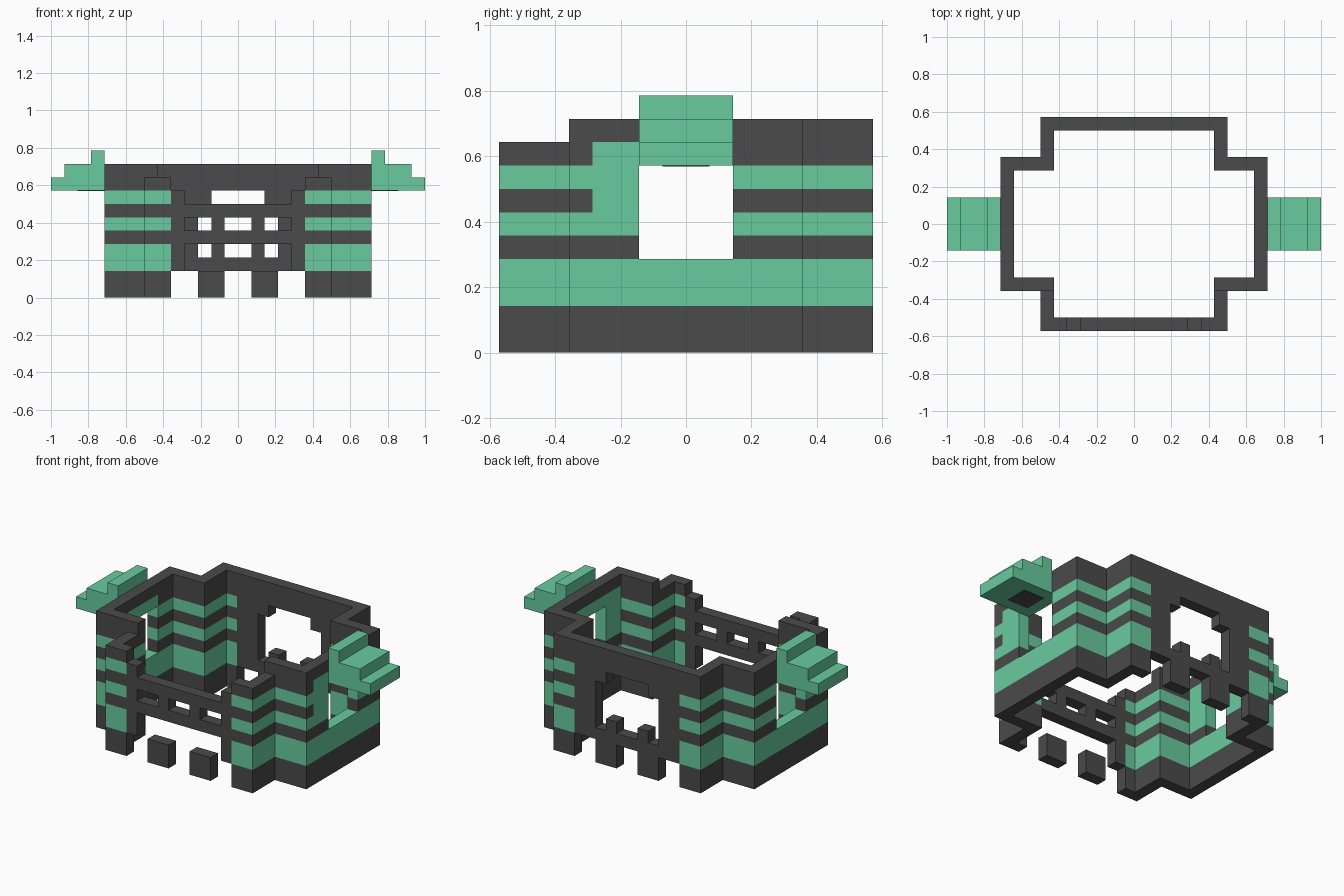
import bpy, bmesh
from math import radians
from mathutils import Vector

U = 1 / 14  # block size

cube = bpy.data.objects.get("Cube")
if cube:
    bpy.data.objects.remove(cube, do_unlink=True)


def material(name, rgb):
    m = bpy.data.materials.new(name)
    m.use_nodes = True
    col = (*rgb, 1)
    m.diffuse_color = col
    m.node_tree.nodes["Principled BSDF"].inputs["Base Color"].default_value = col
    return m


MATS = [material("charcoal", (0.069, 0.069, 0.069)),
        material("mint_green", (0.135, 0.6, 0.34))]
DARK, GREEN = 0, 1
cells = {}  # block position -> (part name, colour)


def striped(z):
    return GREEN if z in (2, 3, 5, 7) else DARK


def box(part, x, y, z, colour=DARK):
    """Fill a range of blocks; a colour of None cuts them away."""
    for i in range(*x):
        for j in range(*y):
            for k in range(*z):
                if colour is None:
                    cells.pop((i, j, k), None)
                else:
                    c = striped(k) if colour == "stripes" else colour
                    cells[i, j, k] = (part, c)


def pair(part, x, y, z, colour=DARK):
    """The same range on both sides of the model."""
    box("left_" + part, x, y, z, colour)
    box("right_" + part, (-x[1], -x[0]), y, z, colour)


# Front screen: beam with three windows, posts and loose feet
box("front_beam", (-4, 4), (-8, -7), (4, 7))
for x in ((-4, -2), (-1, 1), (2, 4)):
    box("front_beam", x, (-8, -7), (5, 6), None)
pair("front_post", (4, 5), (-8, -7), (2, 8))
pair("front_foot", (1, 3), (-8, -7), (0, 2))

# Back wall with stepped opening, sill blocks and feet
box("back_wall", (-5, 5), (7, 8), (2, 10))
box("back_wall", (-3, 3), (7, 8), (3, 7), None)
box("back_wall", (-2, 2), (7, 8), (7, 8), None)
pair("back_sill_block", (1, 2), (7, 8), (3, 4))
pair("back_foot", (1, 3), (7, 8), (0, 2))

# Striped corners, lower at the front
for name, end, side, shoulder, top in (
        ("front_corner", (-8, -7), (-7, -4), (-5, -4), 9),
        ("back_corner", (7, 8), (4, 7), (4, 5), 10)):
    pair(name, (5, 7), end, (0, top), "stripes")
    pair(name, (6, 7), side, (0, top), "stripes")
    pair(name, (6, 10), shoulder, (0, 10), "stripes")

# Side walls with a window and a green surround
pair("side_wall", (9, 10), (-4, 4), (0, 10), "stripes")
pair("side_wall", (9, 10), (-4, -2), (5, 9), GREEN)
pair("side_wall", (9, 10), (-2, 2), (8, 9), GREEN)
pair("side_wall", (9, 10), (-2, 2), (4, 8), None)

# Stepped canopies over the side windows
for reach, z in ((14, 8), (13, 9), (11, 10)):
    pair("canopy", (10, reach), (-2, 2), (z, z + 1), GREEN)


def finish(bm, name):
    mesh = bpy.data.meshes.new(name)
    bm.to_mesh(mesh)
    bm.free()
    for m in MATS:
        mesh.materials.append(m)
    obj = bpy.data.objects.new(name, mesh)
    bpy.context.collection.objects.link(obj)
    return obj


def build(part):
    """Skin the exposed sides of a part and merge them into large faces."""
    bm = bmesh.new()
    for pos, (owner, colour) in cells.items():
        if owner != part:
            continue
        centre = Vector(pos) + Vector((0.5, 0.5, 0.5))
        for axis in range(3):
            for sign in (-1, 1):
                n = Vector((0, 0, 0))
                n[axis] = sign
                if tuple(int(a + b) for a, b in zip(pos, n)) in cells:
                    continue
                u = Vector((0, 0, 0))
                u[(axis + 1) % 3] = 1
                v = n.cross(u)
                mid = centre + n / 2
                quad = [mid + (u * a + v * b) / 2
                        for a, b in ((-1, -1), (1, -1), (1, 1), (-1, 1))]
                face = bm.faces.new([bm.verts.new(p * U) for p in quad])
                face.material_index = colour
    bmesh.ops.remove_doubles(bm, verts=bm.verts, dist=U / 100)
    bmesh.ops.dissolve_limit(bm, angle_limit=radians(1), verts=bm.verts,
                             edges=bm.edges, delimit={'MATERIAL'})
    finish(bm, part)


for part in sorted({owner for owner, _ in cells.values()}):
    build(part)

# Dark plates under the canopies
for name, s in (("left_canopy_plate", 1), ("right_canopy_plate", -1)):
    bm = bmesh.new()
    bmesh.ops.create_cube(bm, size=1)
    bmesh.ops.scale(bm, vec=(2 * U, 2 * U, 0.004), verts=bm.verts)
    finish(bm, name).location = (s * 11 * U, 0, 8 * U - 0.001)
